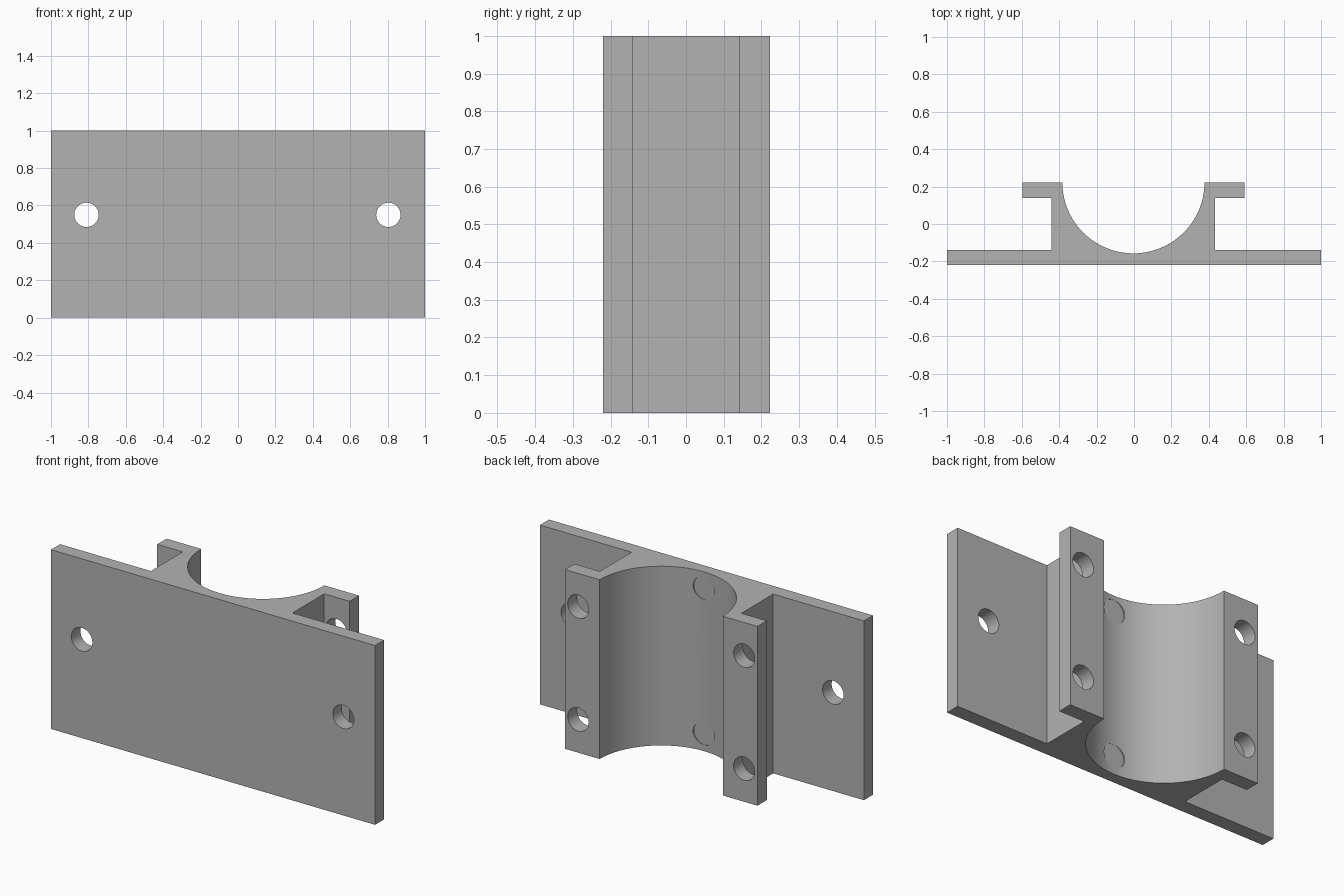
import bpy
import bmesh
from math import cos, sin, pi, radians

HEIGHT = 1.0
CENTRE = -0.003                      # middle of the clamp
FRONT, PLATE_BACK = -0.22, -0.14     # mounting plate
LIP_FRONT, BACK = 0.14, 0.223        # bolting flanges
BORE, WEB, LIP = 0.38, 0.437, 0.594  # half widths of the clamp
HOLE = 0.065

default = bpy.data.objects.get("Cube")
if default:
    bpy.data.objects.remove(default, do_unlink=True)

grey = bpy.data.materials.new("plain grey")
grey.use_nodes = True
grey.diffuse_color = (0.45, 0.45, 0.45, 1)
grey.node_tree.nodes["Principled BSDF"].inputs["Base Color"].default_value = grey.diffuse_color


def extruded(name, points, height):
    """Extrude a plan outline upward from the ground."""
    bm = bmesh.new()
    base = bm.faces.new([bm.verts.new((x, y, 0)) for x, y in points])
    top = bmesh.ops.extrude_face_region(bm, geom=[base])["geom"]
    verts = [v for v in top if isinstance(v, bmesh.types.BMVert)]
    bmesh.ops.translate(bm, verts=verts, vec=(0, 0, height))
    bmesh.ops.recalc_face_normals(bm, faces=bm.faces)
    mesh = bpy.data.meshes.new(name)
    bm.to_mesh(mesh)
    bm.free()
    mesh.materials.append(grey)
    obj = bpy.data.objects.new(name, mesh)
    bpy.context.collection.objects.link(obj)
    return obj


def drill(target, x, z, y0, y1):
    """Cut a round hole running along y."""
    bpy.ops.mesh.primitive_cylinder_add(
        vertices=48, radius=HOLE, depth=y1 - y0,
        location=(x, (y0 + y1) / 2, z), rotation=(pi / 2, 0, 0))
    cutter = bpy.context.object
    cutter.name = "hole_cutter"
    cutter.hide_render = True
    cutter.data.materials.append(grey)
    cut = target.modifiers.new("hole", "BOOLEAN")
    cut.operation, cut.solver, cut.object = "DIFFERENCE", "EXACT", cutter
    bpy.context.view_layer.objects.active = target
    bpy.ops.object.modifier_apply(modifier=cut.name)
    bpy.data.objects.remove(cutter, do_unlink=True)


# Plan outline: plate, webs, flanges and the half-round cradle
side = [(LIP, LIP_FRONT), (LIP, BACK)]
right_half = [(1, FRONT), (1, PLATE_BACK), (CENTRE + WEB, PLATE_BACK), (CENTRE + WEB, LIP_FRONT)]
right_half += [(CENTRE + x, y) for x, y in side]
left_half = [(CENTRE - x, y) for x, y in reversed(side)]
left_half += [(CENTRE - WEB, LIP_FRONT), (CENTRE - WEB, PLATE_BACK), (-1, PLATE_BACK), (-1, FRONT)]
steps = 64
arc = [(CENTRE + BORE * cos(pi * i / steps), BACK - BORE * sin(pi * i / steps))
       for i in range(steps + 1)]
bracket = extruded("clamp_bracket", right_half + arc + left_half, HEIGHT)

# Plate holes, flange holes and shallow pockets at the bottom of the cradle
for s in (-1, 1):
    drill(bracket, CENTRE + s * 0.807, 0.55, FRONT - 0.1, PLATE_BACK + 0.1)
    for z in (0.185, 0.815):
        drill(bracket, CENTRE + s * 0.512, z, LIP_FRONT - 0.1, BACK + 0.1)
for z in (0.1, 0.91):
    drill(bracket, CENTRE, z, BACK - BORE - 0.001, 0.1)

bpy.ops.object.select_all(action="DESELECT")
bracket.select_set(True)
bpy.context.view_layer.objects.active = bracket
bpy.ops.object.shade_smooth_by_angle(angle=radians(30))
